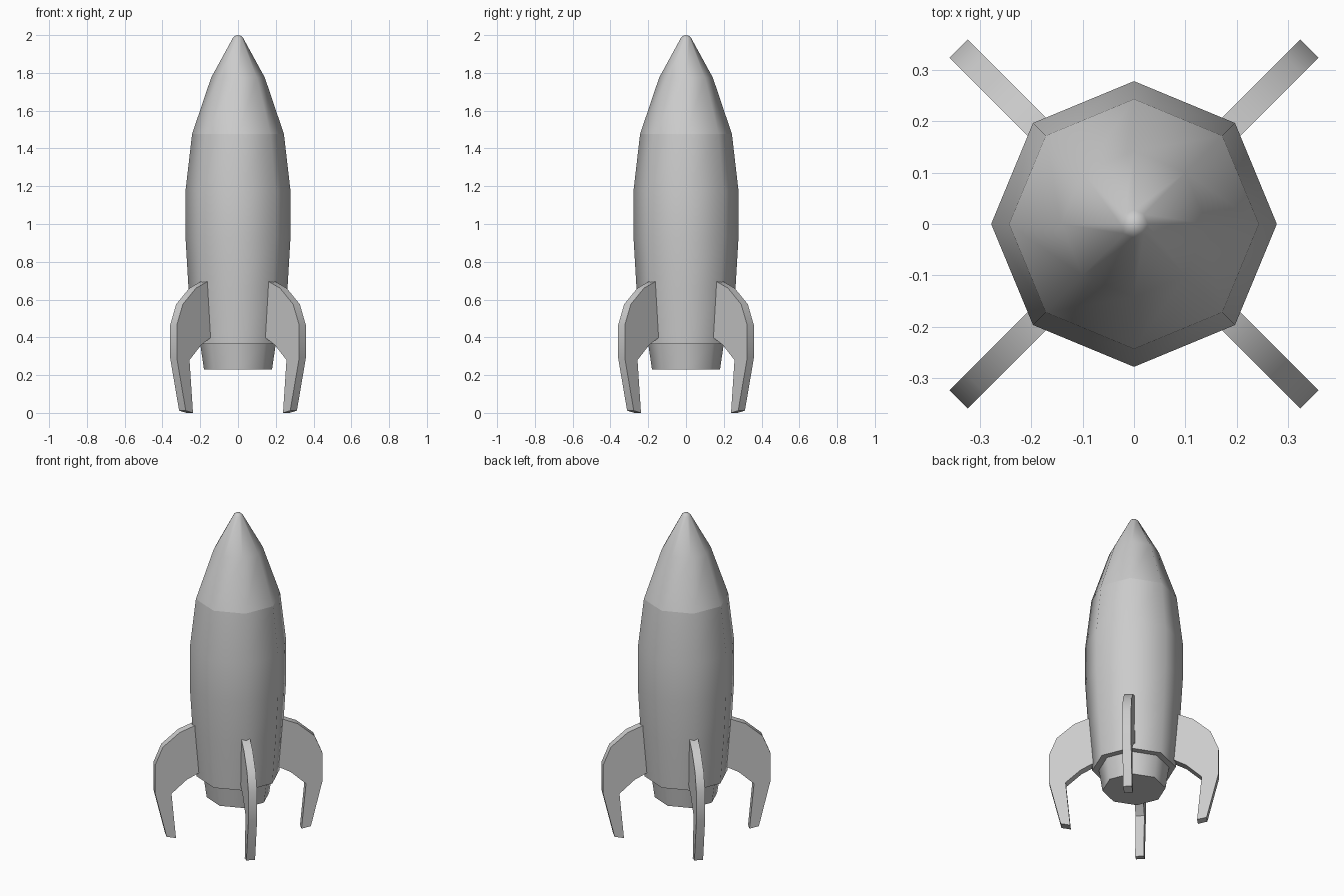
import bpy, bmesh, math

if "Cube" in bpy.data.objects:
    bpy.data.objects.remove(bpy.data.objects["Cube"])

SIDES = 8


def finish(name, bm, angle):
    bmesh.ops.recalc_face_normals(bm, faces=bm.faces[:])
    mesh = bpy.data.meshes.new(name)
    bm.to_mesh(mesh)
    bm.free()
    ob = bpy.data.objects.new(name, mesh)
    bpy.context.collection.objects.link(ob)
    bpy.ops.object.select_all(action='DESELECT')
    ob.select_set(True)
    bpy.context.view_layer.objects.active = ob
    bpy.ops.object.shade_smooth_by_angle(angle=math.radians(angle))
    return ob


def lathe(name, profile, tip=None, cap_bottom=True):
    """Octagonal turned part from (radius, z) rings, listed bottom to top."""
    bm = bmesh.new()
    rings = []
    for r, z in profile:
        rings.append([bm.verts.new((r * math.cos(k * math.tau / SIDES),
                                    r * math.sin(k * math.tau / SIDES), z))
                      for k in range(SIDES)])
    for a, b in zip(rings, rings[1:]):
        for k in range(SIDES):
            n = (k + 1) % SIDES
            bm.faces.new((a[k], a[n], b[n], b[k]))
    if cap_bottom:
        bm.faces.new(rings[0])
    if tip is not None:
        top = bm.verts.new((0, 0, tip))
        for k in range(SIDES):
            bm.faces.new((rings[-1][k], rings[-1][(k + 1) % SIDES], top))
    return finish(name, bm, 62)


def fin(name, outline, thickness, angle):
    """Flat plate standing in a radial plane, outline given as (radius, z)."""
    c, s = math.cos(angle), math.sin(angle)
    bm = bmesh.new()
    sides = []
    for t in (-thickness / 2, thickness / 2):
        sides.append([bm.verts.new((r * c - t * s, r * s + t * c, z)) for r, z in outline])
        bm.faces.new(sides[-1])
    a, b = sides
    for k in range(len(a)):
        n = (k + 1) % len(a)
        bm.faces.new((a[k], a[n], b[n], b[k]))
    return finish(name, bm, 32)


# Hull and nose cone share a ring, kept separate for the crisp seam
lathe("hull", [(0.238, 0.365), (0.262, 0.66), (0.278, 0.93), (0.278, 1.175), (0.243, 1.477)])
lathe("nose_cone", [(0.243, 1.477), (0.142, 1.775), (0.027, 1.985), (0.016, 1.996)],
      tip=2.0, cap_bottom=False)

# Engine nozzle
lathe("nozzle", [(0.18, 0.23), (0.2, 0.365)])

# Four curved landing fins on the diagonals
FIN = [(0.21, 0.697), (0.255, 0.695), (0.34, 0.66), (0.438, 0.575), (0.483, 0.465),
       (0.483, 0.29), (0.416, 0.012), (0.362, 0.0), (0.388, 0.28), (0.30, 0.36),
       (0.235, 0.395), (0.21, 0.40)]
for i in range(4):
    fin(f"fin_{i + 1}", FIN, 0.05, math.radians(45 + 90 * i))
